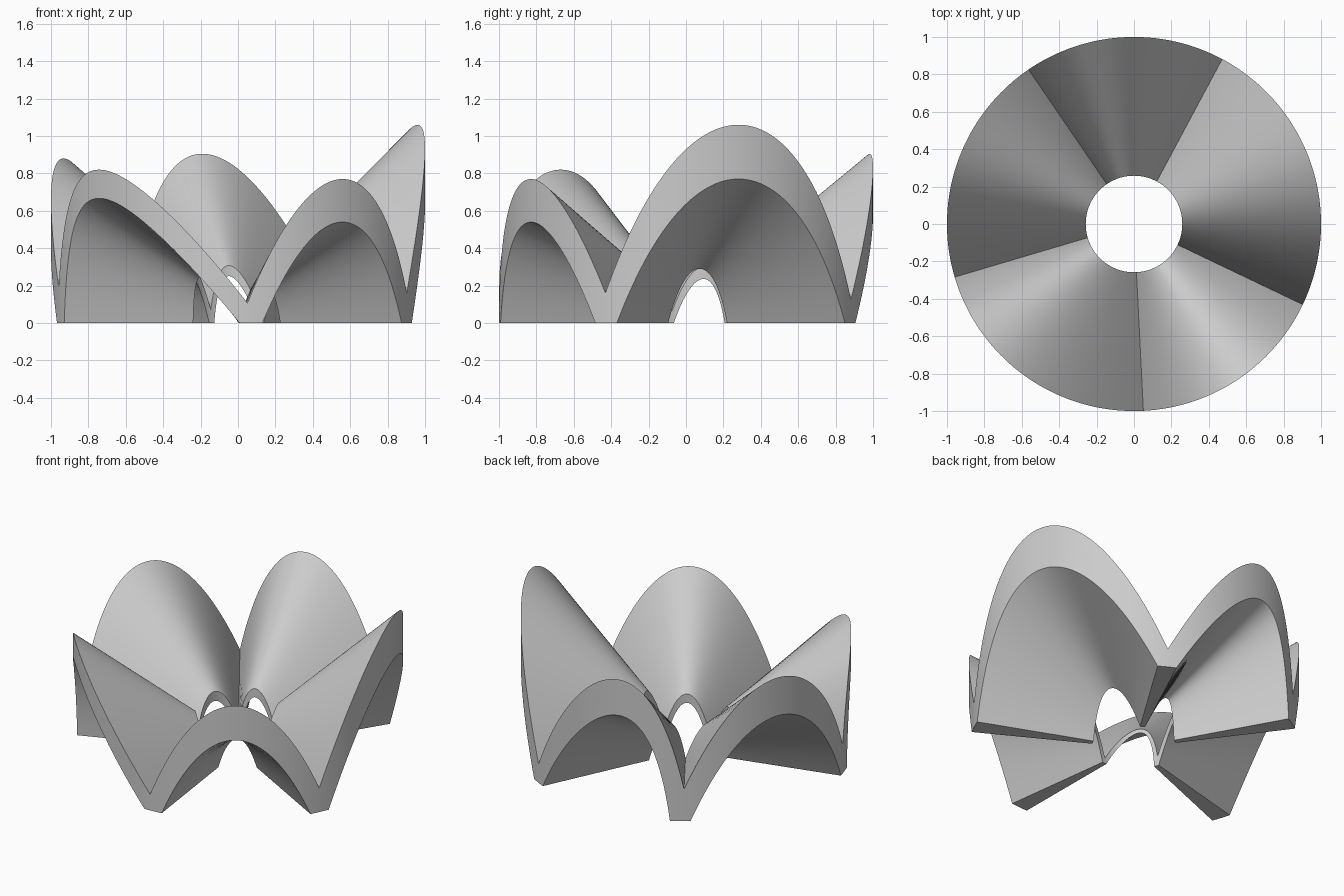
import bpy, bmesh, math

if "Cube" in bpy.data.objects:
    bpy.data.objects.remove(bpy.data.objects["Cube"])

R_OUT, R_IN = 1.0, 0.258
IN_UP, IN_LOW = 0.34, 0.377      # height ratio of inner rim to outer rim

# Arches: start angle, end angle, crown angle, underside height, top height
ARCHES = [
    (-21.7, 58.2, 16.3, 0.77, 1.06),
    (64.9, 119.4, 101.0, 0.665, 0.905),
    (126.6, 194.6, 158.8, 0.625, 0.88),
    (201.7, 270.5, 222.0, 0.667, 0.82),
    (277.5, 331.0, 304.0, 0.54, 0.77),
]
N = len(ARCHES)


def arch_z(a, a0, a1, crown, h):
    """Height of a skewed parabolic arch at angle a."""
    if a <= a0 or a >= a1:
        return 0.0
    c = 2 * crown - (a0 + a1) / 2
    lo, hi = 0.0, 1.0
    for _ in range(40):
        t = (lo + hi) / 2
        if a0 * (1 - t) ** 2 + 2 * c * t * (1 - t) + a1 * t * t < a:
            lo = t
        else:
            hi = t
    return 4 * h * lo * (1 - lo)


def top_z(i, a):
    """Top arch reaches across the feet on both sides."""
    turn = 360 * (i // N)
    s, e, crown, _, h = ARCHES[i % N]
    a0 = ARCHES[(i - 1) % N][1] - (360 if i % N == 0 else 0)
    a1 = ARCHES[(i + 1) % N][0] + (360 if i % N == N - 1 else 0)
    return arch_z(a - turn, a0, a1, crown, h)


def valley(i):
    """Angle where top arches i and i+1 cross."""
    lo = ARCHES[i % N][1]
    hi = ARCHES[(i + 1) % N][0] + (360 if i == N - 1 else 0)
    for _ in range(40):
        m = (lo + hi) / 2
        if top_z(i, m) > top_z(i + 1, m):
            lo = m
        else:
            hi = m
    return lo


# Columns around the ring: angle, underside height, top height
cols = []
STEPS = 56
for i, (s, e, crown, h_low, h_top) in enumerate(ARCHES):
    c = 2 * crown - (s + e) / 2
    for k in range(STEPS + 1):
        t = k / STEPS
        a = s * (1 - t) ** 2 + 2 * c * t * (1 - t) + e * t * t
        cols.append((a, 4 * h_low * t * (1 - t), top_z(i, a)))
    v = valley(i)
    nxt = ARCHES[(i + 1) % N][0] + (360 if i == N - 1 else 0)
    for k in range(1, 6):
        a = e + (v - e) * k / 5
        cols.append((a, 0.0, top_z(i, a)))
    for k in range(1, 5):
        a = v + (nxt - v) * k / 5
        cols.append((a, 0.0, top_z(i + 1, a)))

# Vault ring shell
bm = bmesh.new()
rings = []
for a, zl, zt in cols:
    ca, sa = math.cos(math.radians(a)), math.sin(math.radians(a))
    rings.append([bm.verts.new(p) for p in (
        (R_IN * ca, R_IN * sa, zl * IN_LOW),
        (R_OUT * ca, R_OUT * sa, zl),
        (R_OUT * ca, R_OUT * sa, zt),
        (R_IN * ca, R_IN * sa, zt * IN_UP))])
for i, p in enumerate(rings):
    q = rings[(i + 1) % len(rings)]
    for j in range(4):
        k = (j + 1) % 4
        bm.faces.new((p[j], q[j], q[k], p[k]))
bmesh.ops.recalc_face_normals(bm, faces=bm.faces)
mesh = bpy.data.meshes.new("vault_ring")
bm.to_mesh(mesh)
bm.free()
obj = bpy.data.objects.new("vault_ring", mesh)
bpy.context.collection.objects.link(obj)
bpy.context.view_layer.objects.active = obj
obj.select_set(True)
bpy.ops.object.shade_smooth_by_angle(angle=math.radians(25))
